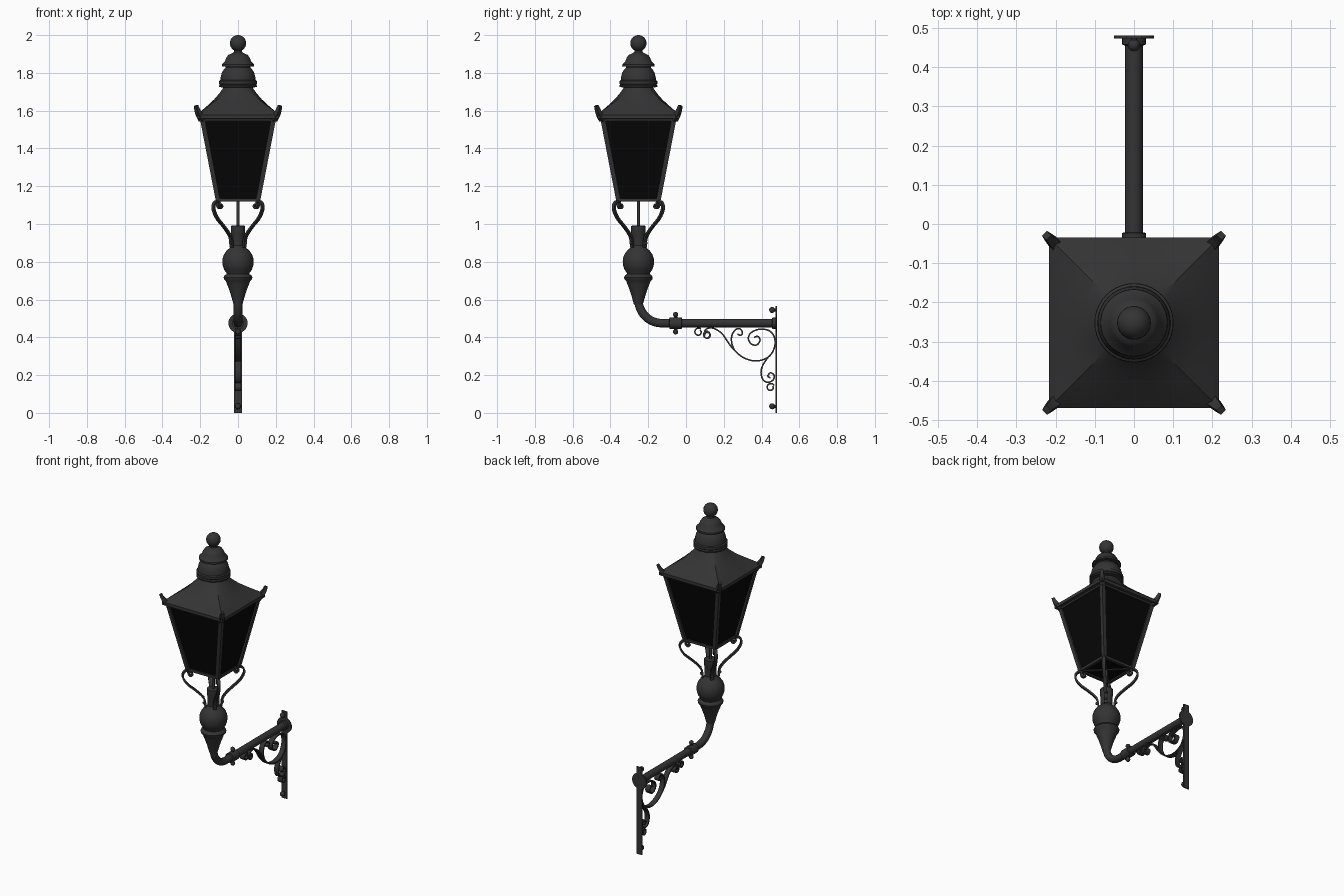
import bpy, bmesh, math
from mathutils import Vector, Matrix

if "Cube" in bpy.data.objects:
    bpy.data.objects.remove(bpy.data.objects["Cube"])

AX = -0.252          # y of the lantern axis
ARM_Z = 0.475        # height of the arm


def material(name, v):
    m = bpy.data.materials.new(name)
    m.diffuse_color = (v, v, v, 1)
    m.use_nodes = True
    m.node_tree.nodes["Principled BSDF"].inputs["Base Color"].default_value = m.diffuse_color
    return m


IRON = material("dark_iron", 0.034)
GLASS = material("black_glass", 0.002)


def finish(name, bm, mat=IRON, angle=35):
    bmesh.ops.recalc_face_normals(bm, faces=bm.faces)
    me = bpy.data.meshes.new(name)
    bm.to_mesh(me)
    bm.free()
    for p in me.polygons:
        p.use_smooth = True
    me.set_sharp_from_angle(angle=math.radians(angle))
    me.materials.append(mat)
    ob = bpy.data.objects.new(name, me)
    bpy.context.collection.objects.link(ob)
    return ob


def loft(name, rings, mat=IRON, angle=35):
    """Skin a list of equal rings of points and cap both ends."""
    bm = bmesh.new()
    vs = [[bm.verts.new(p) for p in r] for r in rings]
    n = len(vs[0])
    for a, b in zip(vs, vs[1:]):
        for i in range(n):
            j = (i + 1) % n
            bm.faces.new((a[i], a[j], b[j], b[i]))
    bm.faces.new(vs[0])
    bm.faces.new(vs[-1])
    return finish(name, bm, mat, angle)


def lathe(name, profile, n=40, origin=(0, AX, 0), rot=Matrix.Identity(3)):
    o = Vector(origin)
    return loft(name, [[o + rot @ Vector((r * math.cos(t), r * math.sin(t), z))
                        for t in (2 * math.pi * i / n for i in range(n))] for r, z in profile])


def ball(name, c, r, seg=24):
    bm = bmesh.new()
    bmesh.ops.create_uvsphere(bm, u_segments=seg, v_segments=seg // 2, radius=r,
                              matrix=Matrix.Translation(c))
    return finish(name, bm)


def square(h, z, cx=0, cy=0):
    return [(cx + sx * h, AX + cy + sy * h, z) for sx, sy in ((1, 1), (-1, 1), (-1, -1), (1, -1))]


def box(name, lo, hi, mat=IRON):
    (x0, y0, z0), (x1, y1, z1) = lo, hi
    return loft(name, [[(x0, y0, z), (x1, y0, z), (x1, y1, z), (x0, y1, z)] for z in (z0, z1)], mat)


def smooth_path(pts, steps=6):
    """Catmull-Rom through 2D points."""
    P = [Vector(p) for p in pts]
    P = [2 * P[0] - P[1]] + P + [2 * P[-1] - P[-2]]
    out = []
    for a, b, c, d in zip(P, P[1:], P[2:], P[3:]):
        for i in range(steps):
            t = i / steps
            out.append(0.5 * (2 * b + (c - a) * t + (2 * a - 5 * b + 4 * c - d) * t * t
                              + (3 * b - a - 3 * c + d) * t ** 3))
    return out + [P[-2]]


def strap(name, pts, u, origin, width, thick, taper=1.0):
    """Flat bar along a path in the plane of u (horizontal) and z."""
    u, o = Vector(u), Vector(origin)
    z = Vector((0, 0, 1))
    side = u.cross(z)
    path = smooth_path(pts)
    rings = []
    for i, p in enumerate(path):
        d = (path[min(i + 1, len(path) - 1)] - path[max(i - 1, 0)]).normalized()
        nrm = u * -d.y + z * d.x
        c = o + u * p.x + z * p.y
        k = 1 + (taper - 1) * i / (len(path) - 1)
        w, t = side * width / 2 * k, nrm * thick / 2 * k
        rings.append([c + w + t, c - w + t, c - w - t, c + w - t])
    return loft(name, rings, IRON, 50)


# finial and stacked chimney caps
ball("finial_ball", (0, AX, 1.957), 0.043, 32)
lathe("chimney", [(0.02, 1.93), (0.022, 1.91), (0.035, 1.902), (0.052, 1.895), (0.062, 1.88),
                  (0.07, 1.86), (0.085, 1.845), (0.086, 1.835), (0.066, 1.833), (0.066, 1.828),
                  (0.074, 1.82), (0.086, 1.80), (0.092, 1.775), (0.093, 1.762), (0.1, 1.757),
                  (0.1, 1.742), (0.096, 1.738), (0.101, 1.732), (0.101, 1.725), (0.07, 1.722),
                  (0.065, 1.70)])

# flared roof, round at the top and square at the eaves
rings = []
for z, h, k in ((1.735, 0.07, 0), (1.715, 0.082, 0.12), (1.69, 0.1, 0.3), (1.66, 0.126, 0.55),
                (1.63, 0.158, 0.8), (1.6, 0.193, 0.95), (1.578, 0.217, 1), (1.558, 0.217, 1),
                (1.556, 0.2, 1)):
    ring = []
    for i in range(48):
        t = 2 * math.pi * i / 48
        c, s = math.cos(t), math.sin(t)
        f = h * (1 - k + k / max(abs(c), abs(s)))
        ring.append((c * f, AX + s * f, z))
    rings.append(ring)
loft("roof", rings)

# glass body with frames top and bottom
loft("glass", [square(0.106, 1.128), square(0.193, 1.558)], GLASS)
for i in range(4):
    rot = Matrix.Rotation(math.pi / 2 * i, 3, 'Z')
    c = Vector((0, AX, 0))

    def turned(pts):
        return [c + rot @ (Vector(p) - c) for p in pts]
    loft("corner_bar", [turned(square(0.012, 1.12, 0.105, 0.105)),
                        turned(square(0.013, 1.565, 0.19, 0.19))])
    for nm, h, z0, z1 in (("bottom_rail", 0.116, 1.12, 1.136), ("top_rail", 0.2, 1.545, 1.565)):
        loft(nm, [turned([(-h, AX + h - 0.018, z), (h, AX + h - 0.018, z),
                          (h, AX + h, z), (-h, AX + h, z)]) for z in (z0, z1)])
    # corner horns, scroll supports and floor spokes on the diagonals
    u = rot @ Vector((1, 1, 0)).normalized()
    o = (0, AX, 0)
    strap("corner_horn", [(0.265, 1.555), (0.288, 1.578), (0.303, 1.6), (0.315, 1.627)],
          u, o, 0.034, 0.034, 0.5)
    strap("scroll_support", [(0.135, 1.105), (0.125, 1.093), (0.138, 1.085), (0.15, 1.1),
                             (0.145, 1.115), (0.165, 1.119), (0.182, 1.1), (0.18, 1.07),
                             (0.155, 1.03), (0.11, 0.99), (0.07, 0.95), (0.053, 0.92),
                             (0.047, 0.875)], u, o, 0.02, 0.011)
    strap("floor_spoke", [(0.0, 1.126), (0.08, 1.126), (0.155, 1.126)], u, o, 0.014, 0.01)
    for z in (0.9, 0.94):
        ball("support_bolt", Vector(o) + u * (0.056 if z < 0.92 else 0.062) + Vector((0, 0, z)), 0.009, 10)

# central rod and turned post
lathe("centre_rod", [(0.008, 0.97), (0.008, 1.13)], 16)
lathe("post", [(0.03, 0.992), (0.038, 0.99), (0.038, 0.95), (0.035, 0.94), (0.035, 0.885),
               (0.043, 0.874), (0.06, 0.859), (0.074, 0.839), (0.081, 0.82), (0.083, 0.8),
               (0.081, 0.78), (0.074, 0.759), (0.062, 0.742), (0.06, 0.735), (0.07, 0.729),
               (0.076, 0.718), (0.074, 0.708), (0.064, 0.698), (0.058, 0.68), (0.048, 0.655),
               (0.038, 0.625), (0.031, 0.6), (0.024, 0.575)])

# bent arm tube: straight down, quarter bend, then out to the wall
R = 0.125
path = [(AX, 0.63, 0.0)]
for i in range(13):
    a = math.pi / 2 * i / 12
    path.append((AX + R - R * math.cos(a), ARM_Z + R - R * math.sin(a), a))
path.append((0.475, ARM_Z, math.pi / 2))
rings = []
for y, z, a in path:
    rings.append([(0.0225 * math.cos(t), y + 0.0225 * math.sin(t) * math.cos(a),
                   z + 0.0225 * math.sin(t) * math.sin(a))
                  for t in (2 * math.pi * j / 24 for j in range(24))])
loft("arm_tube", rings)

# clamp collar, wall rose
along = Matrix.Rotation(-math.pi / 2, 3, 'X')    # local z becomes +y
lathe("collar", [(0.022, -0.034), (0.031, -0.032), (0.031, 0.032), (0.022, 0.034)], 28,
      (0, -0.055, ARM_Z), along)
lathe("arm_socket", [(0.022, -0.02), (0.03, -0.016), (0.03, 0.004)], 28, (0, 0.474, ARM_Z), along)
lathe("wall_rose", [(0.051, 0.0), (0.051, 0.007)], 32, (0, 0.473, ARM_Z), along)
for s in (1, -1):
    lathe("collar_stud", [(0.009, 0.025 * s), (0.009, 0.048 * s)], 12, (0, -0.055, ARM_Z))
    ball("collar_bolt", (0, -0.055, ARM_Z + s * 0.046), 0.014, 16)

# wall strip and its bolts
box("wall_strip", (-0.02, 0.473, 0), (0.02, 0.481, 0.565))
for z in (0.035, 0.545):
    ball("wall_bolt", (0, 0.456, z), 0.016, 16)
    lathe("wall_bolt_shank", [(0.008, 0), (0.008, 0.022)], 12, (0, 0.455, z), along)


# wrought scrolls under the arm, in the y-z plane
def scroll(name, pts):
    strap(name, pts, (0, 1, 0), (0, 0, 0), 0.032, 0.008)


def ring_scroll(name, y, z, r, start):
    """Nearly closed curl that tightens a little."""
    scroll(name, [(y + (r - 0.001 * i) * math.cos(start + i * 0.7),
                   z + (r - 0.001 * i) * math.sin(start + i * 0.7)) for i in range(10)])


scroll("main_scroll", [(0.115, 0.395), (0.127, 0.41), (0.12, 0.428), (0.103, 0.422), (0.096, 0.405),
                       (0.103, 0.44), (0.14, 0.449), (0.19, 0.42), (0.24, 0.35), (0.3, 0.295),
                       (0.37, 0.275), (0.435, 0.295), (0.468, 0.345), (0.468, 0.4),
                       (0.44, 0.435), (0.39, 0.443), (0.345, 0.425), (0.33, 0.395),
                       (0.345, 0.365), (0.375, 0.36), (0.392, 0.385), (0.38, 0.405), (0.36, 0.4)])
scroll("branch_scroll", [(0.255, 0.335), (0.242, 0.37), (0.243, 0.41), (0.262, 0.44),
                         (0.285, 0.445), (0.299, 0.425), (0.289, 0.41), (0.272, 0.418)])
scroll("lower_scroll", [(0.435, 0.295), (0.408, 0.255), (0.397, 0.215), (0.408, 0.175),
                        (0.435, 0.162), (0.462, 0.175), (0.466, 0.2), (0.447, 0.212),
                        (0.433, 0.195), (0.447, 0.185)])
ring_scroll("tip_curl", 0.066, 0.428, 0.022, 0.9)
ring_scroll("branch_curl", 0.113, 0.413, 0.022, 1.5)
ring_scroll("foot_curl", 0.448, 0.135, 0.022, 0.5)
